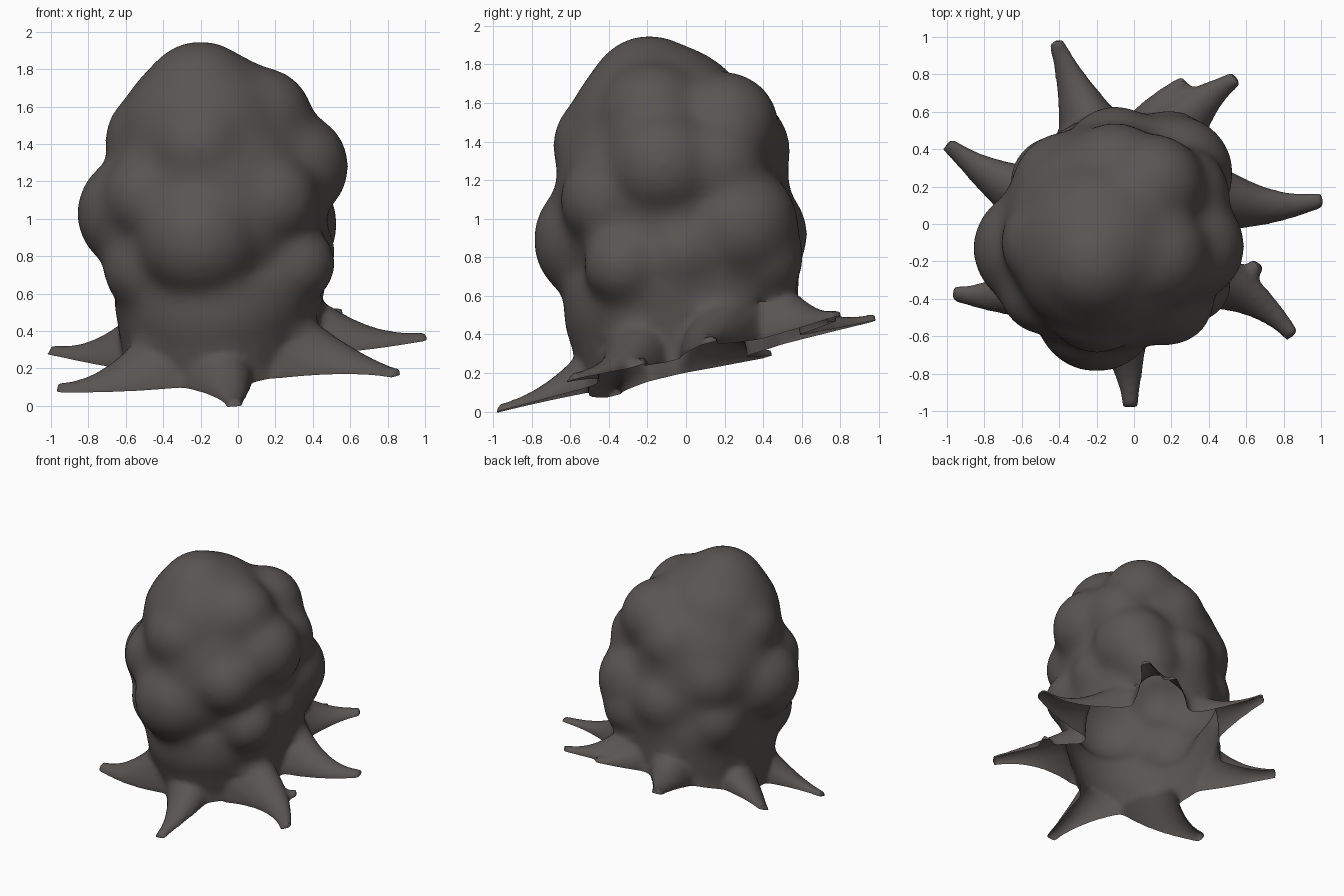
import bpy, bmesh, math
from mathutils import Vector, Matrix

if "Cube" in bpy.data.objects:
    bpy.data.objects.remove(bpy.data.objects["Cube"])

SX, SY, Z0 = 0.075, 0.257, 0.25          # the sloping ground the roots spread on


def ground(x, y):
    return Z0 + SX * x + SY * y


bm = bmesh.new()


def blob(c, r):
    """Rounded lump; r is a radius or three radii."""
    r = r if isinstance(r, tuple) else (r, r, r)
    bmesh.ops.create_icosphere(bm, subdivisions=3, radius=1,
                               matrix=Matrix.Translation(c) @ Matrix.Diagonal((*r, 1)))


def loft(rings):
    """Closed tube through equal-length rings of points."""
    vs = [[bm.verts.new(p) for p in ring] for ring in rings]
    n = len(vs[0])
    for a, b in zip(vs, vs[1:]):
        for i in range(n):
            bm.faces.new((a[i], a[(i + 1) % n], b[(i + 1) % n], b[i]))
    bm.faces.new(vs[0][::-1])
    bm.faces.new(vs[-1])


def root(start, mid, tip, wide=0.18, high=0.33):
    """Flattened root lying on the slope, thick at the trunk and thin at the tip."""
    s, m, e = (Vector(p) for p in (start, mid, tip))
    rings = []
    for k in range(13):
        t = k / 12
        p = s * (1 - t) ** 2 + m * 2 * t * (1 - t) + e * t * t
        d = ((m - s) * (1 - t) + (e - m) * t).normalized()
        side = Vector((-d.y, d.x))
        w = 0.042 + wide * (1 - t) ** 1.4
        h = 0.04 + high * (1 - t) ** 2.2
        ring = []
        for i in range(16):
            a = math.tau * i / 16
            q = p + side * w * math.cos(a)
            up = math.sin(a) * (h if math.sin(a) > 0 else 0.07)
            ring.append((q.x, q.y, ground(q.x, q.y) + up))
        rings.append(ring)
    loft(rings)


# core of the body and the crown
blob((-0.13, -0.07, 1.08), (0.61, 0.62, 0.72))
blob((-0.17, -0.13, 1.42), (0.49, 0.5, 0.5))
blob((-0.2, -0.19, 1.6), (0.34, 0.34, 0.36))

# lumps around the body
for c, r in [
    ((-0.55, -0.13, 1.03), 0.32), ((0.3, -0.12, 1.28), 0.3),
    ((-0.2, -0.46, 0.89), 0.34), ((0.22, 0.27, 0.97), 0.32),
    ((0.1, 0.2, 1.48), 0.29), ((0.12, -0.17, 1.53), 0.29),
    ((0.31, -0.32, 0.76), 0.22), ((-0.1, 0.27, 1.36), 0.28),
    ((-0.1, 0.36, 0.92), 0.28), ((-0.44, -0.1, 1.42), 0.28),
    ((-0.36, 0.2, 1.12), 0.3), ((-0.2, -0.41, 1.38), 0.29),
    ((0.18, -0.4, 1.1), 0.26), ((-0.48, -0.35, 1.12), 0.25),
    ((-0.42, 0.23, 0.8), 0.25), ((0.26, 0.16, 1.28), 0.26),
    ((0.3, -0.02, 0.82), 0.23), ((-0.48, -0.26, 0.74), 0.25),
    ((0.19, 0.38, 0.8), 0.24),
]:
    blob(c, r)

# short trunk under the body
trunk = []
for h, r in [(-0.1, 0.53), (0.06, 0.52), (0.2, 0.54), (0.35, 0.57), (0.55, 0.54)]:
    ring = []
    for i in range(32):
        a = math.tau * i / 32
        x, y = -0.1 + r * math.cos(a), 0.03 + 1.08 * r * math.sin(a)
        ring.append((x, y - h * 0.15, ground(x, y) + h))
    trunk.append(ring)
loft(trunk)

# spreading roots: start, bend, tip (top view)
for r in [
    ((-0.2, 0.42), (-0.3, 0.68), (-0.42, 0.98)),
    ((-0.45, 0.1), (-0.76, 0.22), (-1.0, 0.43)),
    ((-0.4, -0.3), (-0.7, -0.42), (-0.97, -0.37)),
    ((-0.12, -0.4), (-0.02, -0.68), (-0.02, -0.98)),
    ((0.25, -0.25), (0.64, -0.33), (0.85, -0.6)),
    ((0.28, 0.18), (0.7, 0.04), (1.01, 0.13)),
    ((0.15, 0.42), (0.34, 0.66), (0.55, 0.78)),
]:
    root(*r)
root((0.1, 0.5), (0.18, 0.68), (0.28, 0.76), 0.12, 0.2)
root((0.4, -0.36), (0.58, -0.32), (0.67, -0.21), 0.06, 0.1)

bmesh.ops.recalc_face_normals(bm, faces=bm.faces)
mesh = bpy.data.meshes.new("lumpy_rooted_body")
bm.to_mesh(mesh)
bm.free()
obj = bpy.data.objects.new("lumpy_rooted_body", mesh)
bpy.context.collection.objects.link(obj)

# melt everything into one skin
rem = obj.modifiers.new("merge", 'REMESH')
rem.mode = 'VOXEL'
rem.voxel_size = 0.02
sm = obj.modifiers.new("soften", 'SMOOTH')
sm.factor, sm.iterations = 0.5, 8
skin = bpy.data.meshes.new_from_object(
    obj.evaluated_get(bpy.context.evaluated_depsgraph_get()))
obj.modifiers.clear()

bm = bmesh.new()
bm.from_mesh(skin)
# soften the lumpy body more than the thin roots
body = [v for v in bm.verts if v.co.z - ground(v.co.x, v.co.y) > 0.2]
for _ in range(40):
    bmesh.ops.smooth_vert(bm, verts=body, factor=0.5,
                          use_axis_x=True, use_axis_y=True, use_axis_z=True)
# hollow and open along the sloping underside
bmesh.ops.bisect_plane(bm, geom=bm.verts[:] + bm.edges[:] + bm.faces[:],
                       plane_co=(0, 0, Z0), plane_no=(-SX, -SY, 1), clear_inner=True)
bm.to_mesh(skin)
bm.free()
obj.data = skin

mat = bpy.data.materials.new("dark grey brown")
mat.diffuse_color = (0.1, 0.09, 0.086, 1)
mat.use_nodes = True
mat.node_tree.nodes["Principled BSDF"].inputs["Base Color"].default_value = mat.diffuse_color
skin.materials.clear()
skin.materials.append(mat)
bpy.context.view_layer.objects.active = obj
obj.select_set(True)
bpy.ops.object.shade_smooth_by_angle(angle=math.radians(40))
